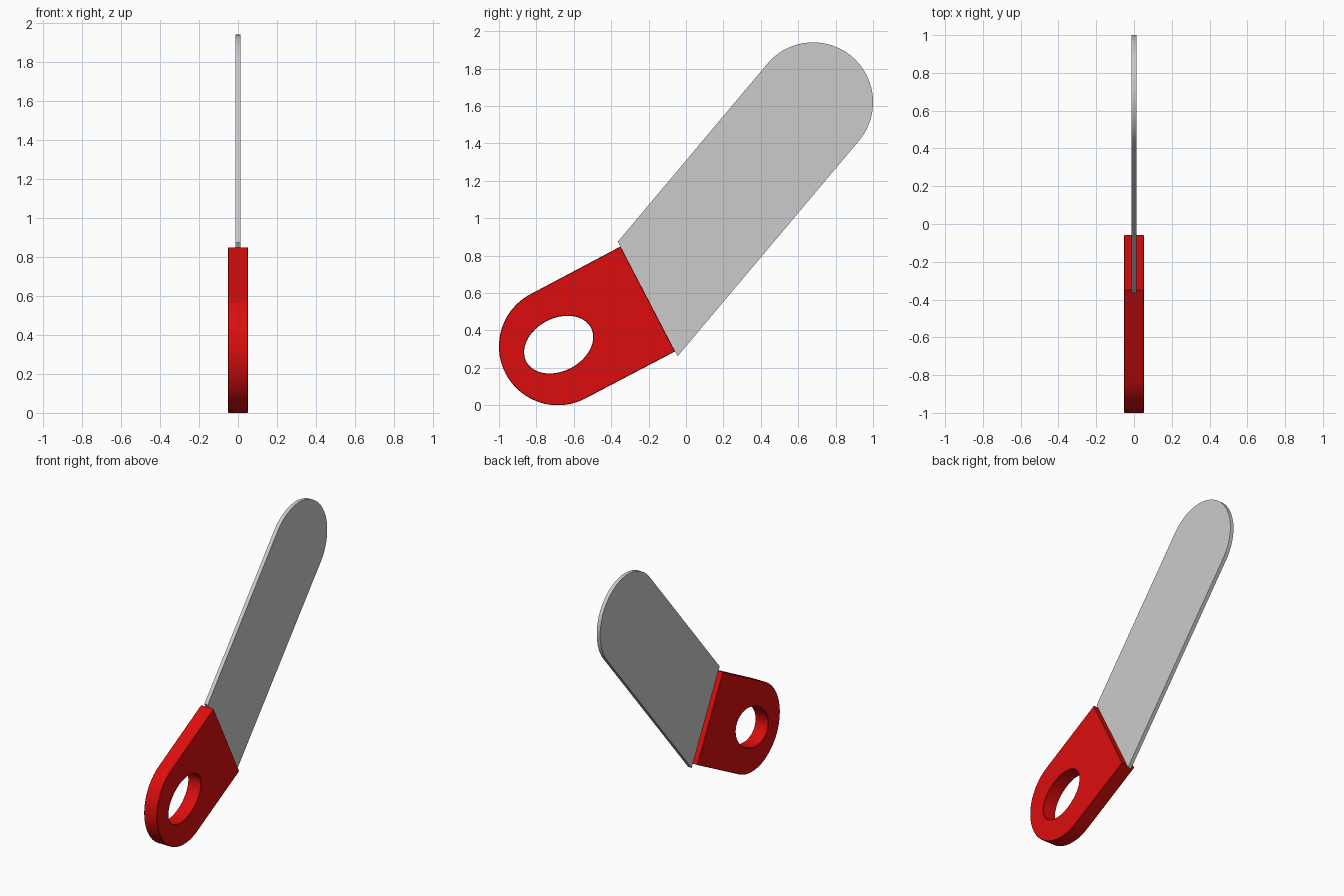
import bpy, bmesh
from math import sin, cos, pi, radians

if "Cube" in bpy.data.objects:
    bpy.data.objects.remove(bpy.data.objects["Cube"])


def round_end(cy, cz, r, start, end, n=40):
    """Points of an arc in the side (y, z) plane, angles in degrees."""
    return [(cy + r * cos(radians(start + (end - start) * i / n)),
             cz + r * sin(radians(start + (end - start) * i / n))) for i in range(n + 1)]


def plate(name, loops, half, bevel, color=None):
    """Filled side profile, given thickness along x; extra loops become holes."""
    curve = bpy.data.curves.new(name, 'CURVE')
    curve.dimensions = '2D'
    curve.fill_mode = 'BOTH'
    curve.extrude = half - bevel
    curve.bevel_depth = bevel
    curve.offset = -bevel
    curve.bevel_resolution = 0
    for pts in loops:
        spline = curve.splines.new('POLY')
        spline.points.add(len(pts) - 1)
        for p, (y, z) in zip(spline.points, pts):
            p.co = (y, z, 0, 1)
        spline.use_cyclic_u = True
    ob = bpy.data.objects.new(name, curve)
    bpy.context.collection.objects.link(ob)
    ob.rotation_euler = (pi / 2, 0, pi / 2)
    bpy.ops.object.select_all(action='DESELECT')
    ob.select_set(True)
    bpy.context.view_layer.objects.active = ob
    bpy.ops.object.convert(target='MESH')
    ob = bpy.context.object
    bpy.ops.object.transform_apply(location=False, rotation=True, scale=False)
    # Join the caps to the walls
    bm = bmesh.new()
    bm.from_mesh(ob.data)
    bmesh.ops.remove_doubles(bm, verts=bm.verts, dist=0.0002)
    bmesh.ops.recalc_face_normals(bm, faces=bm.faces)
    bm.to_mesh(ob.data)
    bm.free()
    bpy.ops.object.shade_smooth_by_angle(angle=radians(30))
    if color:
        mat = bpy.data.materials.new(name + "_paint")
        mat.diffuse_color = color
        mat.use_nodes = True
        mat.node_tree.nodes["Principled BSDF"].inputs["Base Color"].default_value = mat.diffuse_color
        ob.data.materials.clear()
        ob.data.materials.append(mat)
    return ob


# Handle: rounded tab with an oval finger hole
tilt = 27.5
c, s = cos(radians(tilt)), sin(radians(tilt))
outline = round_end(-0.685, 0.315, 0.315, tilt + 90, tilt + 270)
outline += [(-0.058, 0.288), (-0.35, 0.849)]
hole = []
for i in range(64):
    t = 2 * pi * i / 64
    u, v = 0.195 * cos(t), 0.141 * sin(t)
    hole.append((-0.681 + u * c - v * s, 0.324 + u * s + v * c))
plate("handle", [outline, hole], 0.052, 0.003, (0.72, 0.004, 0.004, 1))

# Blade: thin round-tipped plate cut square to the handle
blade = round_end(0.68, 1.62, 0.32, -40, 140)
blade += [(-0.365, 0.874), (-0.045, 0.262)]
plate("blade", [blade], 0.0135, 0.0)
